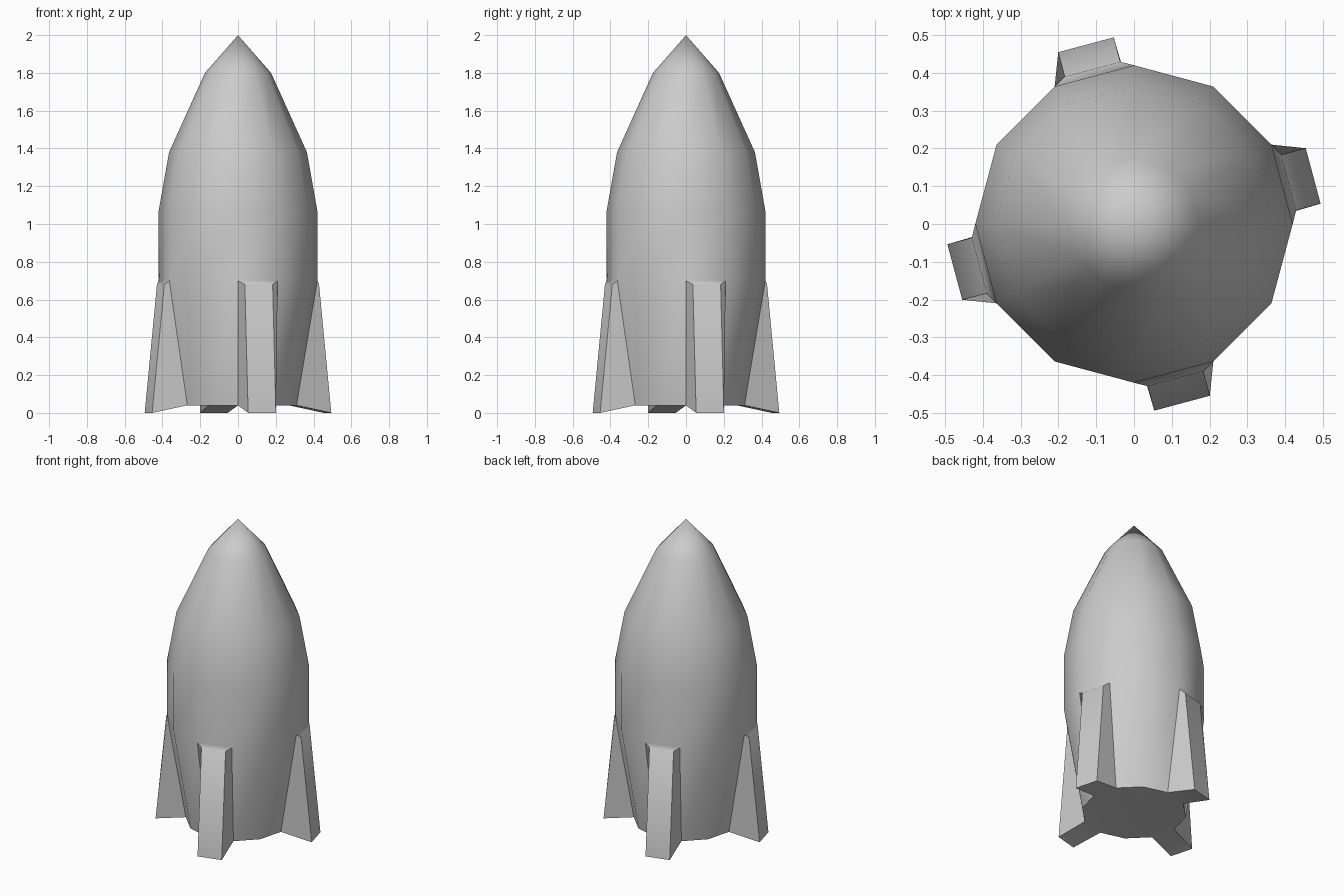
import bpy, bmesh
from math import cos, sin, radians
from mathutils import Vector

if "Cube" in bpy.data.objects:
    bpy.data.objects.remove(bpy.data.objects["Cube"])

SIDES = 12
PROFILE = [(0.31, 0.04), (0.42, 0.70), (0.42, 1.07), (0.365, 1.38), (0.175, 1.80)]
TIP_Z = 2.0

bm = bmesh.new()

# Hull: stacked rings closed by a nose point and a flat base
rings = []
for r, z in PROFILE:
    rings.append([bm.verts.new((r * cos(radians(30 * i)), r * sin(radians(30 * i)), z))
                  for i in range(SIDES)])
tip = bm.verts.new((0, 0, TIP_Z))
lower_panels = []
for level, (a, b) in enumerate(zip(rings, rings[1:])):
    for i in range(SIDES):
        j = (i + 1) % SIDES
        f = bm.faces.new((a[i], a[j], b[j], b[i]))
        if level == 0:
            lower_panels.append(f)
for i in range(SIDES):
    bm.faces.new((rings[-1][i], rings[-1][(i + 1) % SIDES], tip))
bm.faces.new(rings[0][::-1])

# Fins: every third lower panel pulled out into a flared leg
for i in range(0, SIDES, 3):
    a = radians(30 * i + 15)
    out, side = Vector((cos(a), sin(a), 0)), Vector((-sin(a), cos(a), 0))
    fin = bmesh.ops.extrude_discrete_faces(bm, faces=[lower_panels[i]])["faces"][0]
    for v in fin.verts:
        r, z = (0.424, 0.68) if v.co.z > 0.4 else (0.491, 0.0)
        s = 0.076 if v.co.dot(side) > 0 else -0.076
        v.co = out * r + side * s + Vector((0, 0, z))

bmesh.ops.recalc_face_normals(bm, faces=bm.faces[:])
mesh = bpy.data.meshes.new("rocket_hull")
bm.to_mesh(mesh)
bm.free()
rocket = bpy.data.objects.new("rocket_hull_with_fins", mesh)
bpy.context.collection.objects.link(rocket)

# Smooth hull, crisp fin edges
bpy.context.view_layer.objects.active = rocket
rocket.select_set(True)
bpy.ops.object.shade_smooth_by_angle(angle=radians(50))
